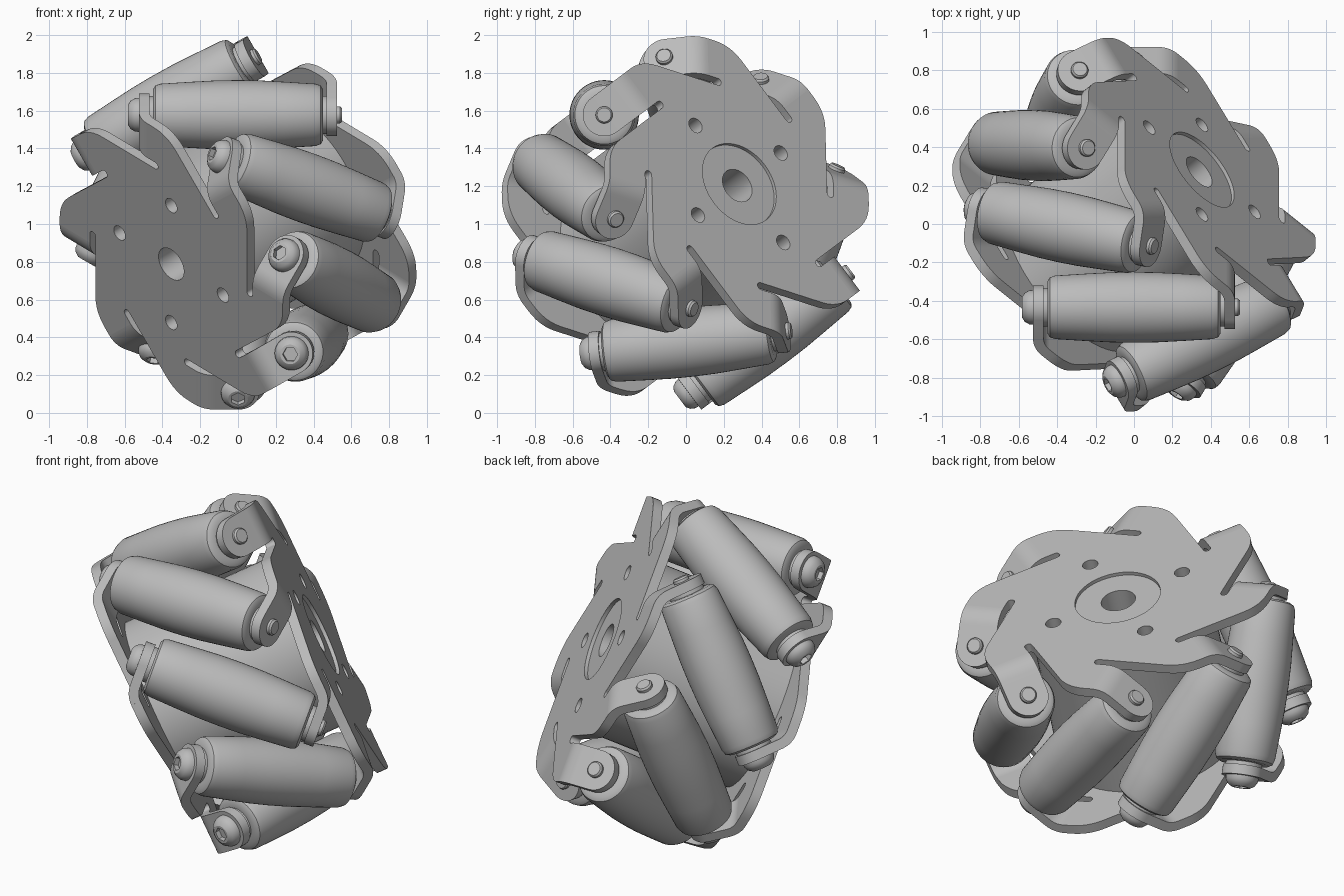
import bpy, bmesh
from math import sin, cos, pi, radians
from mathutils import Matrix, Vector

cube = bpy.data.objects.get("Cube")
if cube:
    bpy.data.objects.remove(cube)

N = 8                  # rollers
R0 = 0.722             # roller axis distance from wheel axis
FACE, THICK = 0.5, 0.055
HALF = 0.113           # half width of a tab
BEND_Y, BEND_R = 0.18, 0.15
STEP = 2 * pi / N

# Tilted wheel frame: columns are radial, tangent and axle directions
K = 0.5 ** 0.5
WHEEL = Matrix(((0, K, K, 0), (-0.6, -0.8 * K, 0.8 * K, 0),
                (0.8, -0.6 * K, 0.6 * K, 1), (0, 0, 0, 1)))
FLIP = Matrix.Rotation(pi, 4, 'X')

metal = bpy.data.materials.new("plain_grey")
metal.use_nodes = True
GREY = (0.5, 0.5, 0.5, 1)
metal.diffuse_color = GREY
metal.node_tree.nodes["Principled BSDF"].inputs["Base Color"].default_value = GREY
made = []


def place(name, mesh, matrix):
    ob = bpy.data.objects.new(name, mesh)
    bpy.context.collection.objects.link(ob)
    if not mesh.materials:
        mesh.materials.append(metal)
    ob.matrix_world = WHEEL @ matrix
    made.append(ob)


def finish(bm, name):
    bmesh.ops.remove_doubles(bm, verts=bm.verts, dist=1e-5)
    bmesh.ops.recalc_face_normals(bm, faces=bm.faces)
    mesh = bpy.data.meshes.new(name)
    bm.to_mesh(mesh)
    bm.free()
    return mesh


def lathe(name, profile, seg=48, closed=False):
    """Spin (radius, z[, hex]) points about z."""
    bm = bmesh.new()
    rings = []
    for r, z, *hexed in profile:
        ring = []
        for i in range(seg):
            a = 2 * pi * i / seg
            rr = r * cos(pi / 6) / cos(a % (pi / 3) - pi / 6) if hexed else r
            ring.append(bm.verts.new((rr * cos(a), rr * sin(a), z)))
        rings.append(ring)
    pairs = list(zip(rings, rings[1:]))
    if closed:
        pairs.append((rings[-1], rings[0]))
    for lo, hi in pairs:
        for i in range(seg):
            j = (i + 1) % seg
            bm.faces.new((lo[i], lo[j], hi[j], hi[i]))
    return finish(bm, name)


def circle(r, cx=0, cy=0, seg=48):
    return [(cx + r * cos(2 * pi * i / seg), cy + r * sin(2 * pi * i / seg))
            for i in range(seg)]


def slab(name, loops, z0, z1):
    """Extrude an outline with holes between two heights."""
    cu = bpy.data.curves.new(name, 'CURVE')
    cu.dimensions, cu.fill_mode = '2D', 'BOTH'
    cu.extrude = (z1 - z0) / 2
    for loop in loops:
        sp = cu.splines.new('POLY')
        sp.points.add(len(loop) - 1)
        for p, (x, y) in zip(sp.points, loop):
            p.co = (x, y, 0, 1)
        sp.use_cyclic_u = True
    ob = bpy.data.objects.new(name, cu)
    bpy.context.collection.objects.link(ob)
    dg = bpy.context.evaluated_depsgraph_get()
    raw = bpy.data.meshes.new_from_object(ob.evaluated_get(dg))
    bpy.data.objects.remove(ob)
    bm = bmesh.new()
    bm.from_mesh(raw)
    bmesh.ops.translate(bm, verts=bm.verts, vec=(0, 0, (z0 + z1) / 2))
    return finish(bm, name)


def plate_outline():
    """One slotted arm, repeated around the axle."""
    outer, inner, slot_r = R0 + HALF, R0 - HALF, 0.021
    back = inner - 2 * slot_r
    corner = Vector((outer, outer - back / K))
    p0 = corner - Vector((K, K)) * 0.1
    p2 = corner + Vector((0, 0.1))
    arm = []
    for i in range(7):                      # rounded shoulder
        t = i / 6
        arm.append(p0 * (1 - t) ** 2 + corner * 2 * t * (1 - t) + p2 * t * t)
    arm += [Vector((outer, BEND_Y)), Vector((inner, BEND_Y))]
    for i in range(9):                      # round slot end
        a = -pi * i / 8
        arm.append(Vector((inner - slot_r + slot_r * cos(a), 0.12 + slot_r * sin(a))))
    pts = []
    for k in range(N):
        rot = Matrix.Rotation(k * STEP, 2)
        pts += [tuple(rot @ p) for p in arm]
    return pts


def bent_tab():
    """Strip that bends 45 degrees off the plate and ends round."""
    stations = []                           # y, z, half width, normal angle
    for i in range(9):
        a = radians(45) * i / 8
        stations.append((BEND_Y + BEND_R * sin(a), FACE - BEND_R + BEND_R * cos(a), HALF, a))
    face_x = (BEND_Y + FACE - BEND_R) * K + BEND_R
    for i in range(11):
        a = pi / 2 * i / 10
        q = -HALF * sin(a)
        stations.append(((face_x - q) * K, (face_x + q) * K, max(HALF * cos(a), 0.004), pi / 4))
    bm = bmesh.new()
    rows = []
    for y, z, w, a in stations:
        yi, zi = y - THICK * sin(a), z - THICK * cos(a)
        rows.append([bm.verts.new(c) for c in (
            (R0 - w, y, z), (R0 + w, y, z), (R0 + w, yi, zi), (R0 - w, yi, zi))])
    for lo, hi in zip(rows, rows[1:]):
        for i in range(4):
            j = (i + 1) % 4
            bm.faces.new((lo[i], lo[j], hi[j], hi[i]))
    bm.faces.new(rows[0])
    bm.faces.new(rows[-1])
    return finish(bm, "tab")


# Side plates, drum and collar
bolt_holes = [circle(0.043, 0.387 * cos(k * pi / 2), 0.387 * sin(k * pi / 2), 24)
              for k in range(4)]
outline = plate_outline()
BORE, COLLAR = 0.095, 0.237
inside = FACE - THICK
place("left_plate", slab("left_plate", [outline, circle(COLLAR)] + bolt_holes, inside, FACE),
      Matrix())
place("right_plate", slab("right_plate", [outline, circle(BORE)] + bolt_holes, inside, FACE),
      FLIP)
place("hub_drum", slab("hub_drum", [circle(0.5, seg=64), circle(BORE)] + bolt_holes,
                       -inside, inside), Matrix())
place("hub_collar", lathe("hub_collar", [(BORE, 0.43), (COLLAR, 0.43), (COLLAR, 0.48),
                                         (BORE, 0.48)], closed=True), Matrix())

# Barrel roller with end spacers, and its socket screw
half = [(0, 0.47), (0.1, 0.47), (0.1, 0.45), (0.135, 0.45), (0.155, 0.438),
        (0.165, 0.41), (0.175, 0.25), (0.182, 0.12)]
roller = lathe("roller", [(r, -z) for r, z in half] + [(0.184, 0)] + half[::-1])
screw = lathe("screw", [(0, -0.555, 1), (0.04, -0.555, 1), (0.04, -0.583, 1),
                        (0.052, -0.583), (0.075, -0.568), (0.088, -0.545), (0.09, -0.525),
                        (0.045, -0.52), (0.045, 0.54), (0.037, 0.55), (0, 0.55)])
tab = bent_tab()

# Repeat tabs, rollers and screws around the axle
for k in range(N):
    spin = Matrix.Rotation(k * STEP, 4, 'Z')
    lean = spin @ Matrix.Translation((R0, 0, 0)) @ Matrix.Rotation(-pi / 4, 4, 'X')
    place(f"left_tab_{k}", tab, spin)
    place(f"right_tab_{k}", tab, spin @ FLIP)
    place(f"roller_{k}", roller, lean)
    place(f"screw_{k}", screw, lean)

bpy.ops.object.select_all(action='DESELECT')
for ob in made:
    ob.select_set(True)
bpy.context.view_layer.objects.active = made[0]
bpy.ops.object.shade_smooth_by_angle(angle=radians(32))
